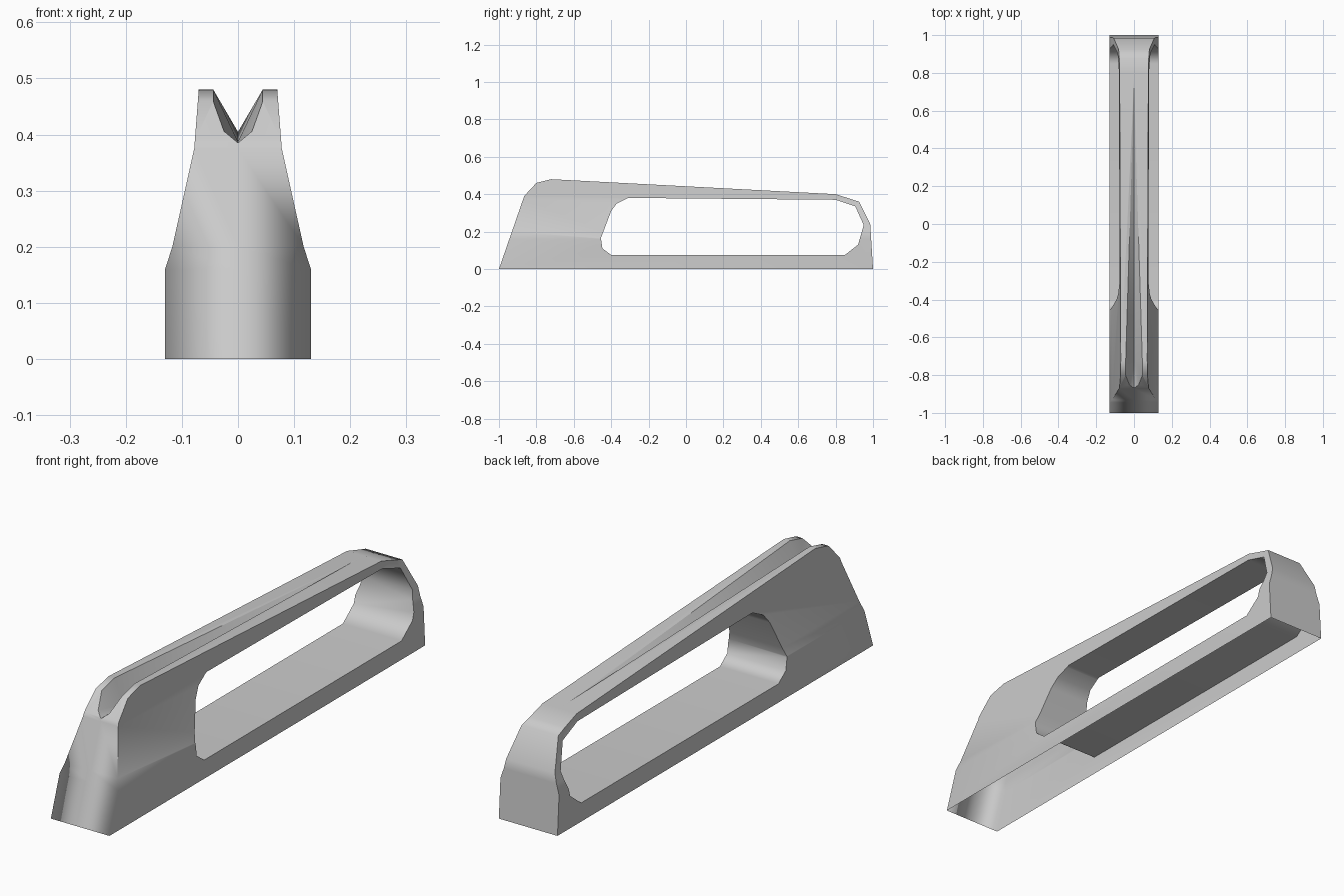
import bpy, bmesh, math

cube = bpy.data.objects.get("Cube")
if cube:
    bpy.data.objects.remove(cube, do_unlink=True)

# Side outline (y, z), window outline (y, z) and half width by height (z, x)
OUTLINE = [(-1, 0), (1, 0), (0.985, 0.24), (0.925, 0.36), (0.8, 0.4),
           (-0.72, 0.48), (-0.8, 0.46), (-0.865, 0.39)]
WINDOW = [(-0.4, 0.075), (0.85, 0.075), (0.92, 0.13), (0.95, 0.235),
          (0.905, 0.335), (0.8, 0.37), (-0.31, 0.38), (-0.37, 0.35),
          (-0.4, 0.31), (-0.455, 0.165), (-0.447, 0.11)]
WIDTHS = [(0, 0.13), (0.16, 0.13), (0.2, 0.117), (0.375, 0.078), (0.48, 0.07)]


def half_width(z):
    for (z0, w0), (z1, w1) in zip(WIDTHS, WIDTHS[1:]):
        if z <= z1:
            return w0 + (w1 - w0) * (z - z0) / (z1 - z0)
    return WIDTHS[-1][1]


def loft(rings):
    """Closed solid through rings of matching points."""
    bm = bmesh.new()
    loops = [[bm.verts.new(p) for p in ring] for ring in rings]
    n = len(loops[0])
    for a, b in zip(loops, loops[1:]):
        for i in range(n):
            j = (i + 1) % n
            bm.faces.new((a[i], a[j], b[j], b[i]))
    bm.faces.new(loops[0])
    bm.faces.new(loops[-1])
    bmesh.ops.recalc_face_normals(bm, faces=bm.faces)
    return bm


def to_object(bm, name):
    mesh = bpy.data.meshes.new(name)
    bm.to_mesh(mesh)
    bm.free()
    obj = bpy.data.objects.new(name, mesh)
    bpy.context.collection.objects.link(obj)
    return obj


def prism(profile, half):
    return loft([[(x, y, z) for y, z in profile] for x in (-half, half)])


def cut(target, cutter):
    mod = target.modifiers.new("cut", 'BOOLEAN')
    mod.operation = 'DIFFERENCE'
    mod.solver = 'EXACT'
    mod.object = cutter
    cutter.hide_render = True
    bpy.context.view_layer.objects.active = target
    bpy.ops.object.modifier_apply(modifier=mod.name)
    bpy.data.objects.remove(cutter, do_unlink=True)


# Body: extruded outline, split at each height, then tapered
bm = prism(OUTLINE, 1)
planes = [((0, 0, z), (0, 0, 1)) for z, w in WIDTHS[1:-1]] + [((0, 0, 0), (1, 0, 0))]
for co, no in planes:
    bmesh.ops.bisect_plane(bm, geom=bm.verts[:] + bm.edges[:] + bm.faces[:],
                           plane_co=co, plane_no=no, dist=1e-5)
for v in bm.verts:
    v.co.x *= half_width(v.co.z)
body = to_object(bm, "handle_body")

# Long side window
cut(body, to_object(prism(WINDOW, 0.3), "window_cutter"))


# Tapering sight groove along the top
def groove_ring(y, low, w, shoulder):
    return [(0, y, low), (w, y, shoulder), (w, y, 0.6), (-w, y, 0.6), (-w, y, shoulder)]


groove = loft([groove_ring(-0.95, 0.384, 0.044, 0.42),
               groove_ring(-0.72, 0.387, 0.044, 0.48),
               groove_ring(0.7, 0.405, 0.0005, 0.4055)])
bmesh.ops.triangulate(groove, faces=groove.faces[:])
cut(body, to_object(groove, "groove_cutter"))

# Open underside, and soft lower front corners
bm = bmesh.new()
bm.from_mesh(body.data)
base = [f for f in bm.faces if all(v.co.z < 1e-4 for v in f.verts)]
bmesh.ops.delete(bm, geom=base, context='FACES')
for f in bm.faces:
    f.smooth = True
for e in bm.edges:
    if len(e.link_faces) == 2:
        soft_corner = all(v.co.y < -0.9 and v.co.z < 0.21 for v in e.verts)
        e.smooth = soft_corner or e.calc_face_angle() < math.radians(50)
bm.to_mesh(body.data)
bm.free()
normals = body.modifiers.new("soft_normals", 'WEIGHTED_NORMAL')
normals.keep_sharp = True

# Plain grey finish
grey = bpy.data.materials.new("light_grey")
grey.use_nodes = True
colour = (0.6, 0.6, 0.6, 1)
grey.diffuse_color = colour
grey.node_tree.nodes["Principled BSDF"].inputs["Base Color"].default_value = colour
body.data.materials.clear()
body.data.materials.append(grey)
for p in body.data.polygons:
    p.material_index = 0
